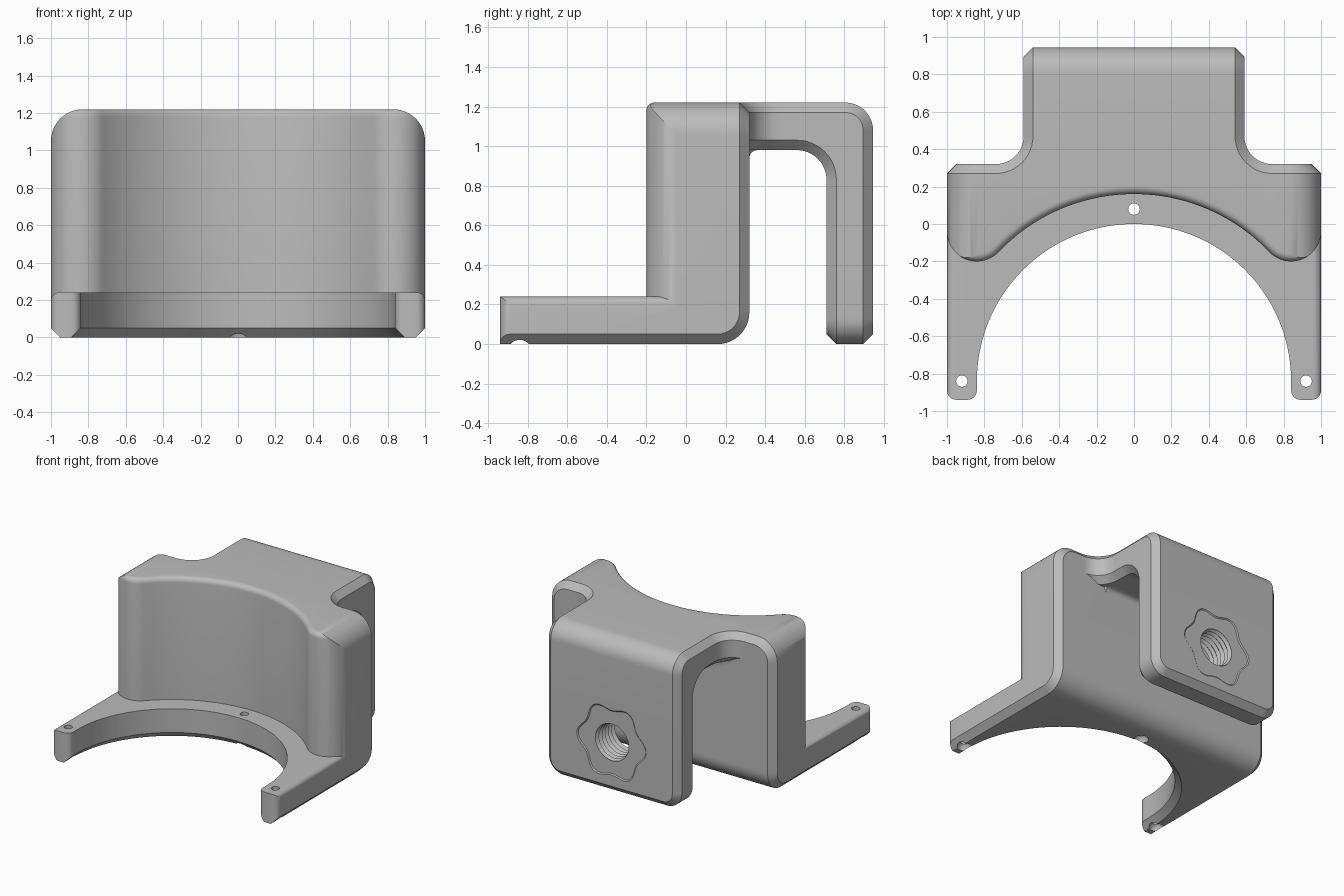
import bpy, bmesh
from math import sin, cos, pi, radians, degrees, atan2, hypot
from mathutils import Vector

if "Cube" in bpy.data.objects:
    bpy.data.objects.remove(bpy.data.objects["Cube"])

grey = bpy.data.materials.new("matte grey")
grey.use_nodes = True
COLOUR = (0.5, 0.5, 0.5, 1)
grey.diffuse_color = COLOUR
grey.node_tree.nodes["Principled BSDF"].inputs["Base Color"].default_value = COLOUR


def arc(cx, cy, r, start, end, n=12):
    angles = [radians(start + (end - start) * i / n) for i in range(n + 1)]
    return [(cx + r * cos(a), cy + r * sin(a)) for a in angles]


def mirrored(half):
    """Close an outline given its +x half, listed counter-clockwise."""
    return half + [(-x, y) for x, y in reversed(half)]


def tidy(points):
    out = []
    for p in points:
        if not out or (Vector(p) - Vector(out[-1])).length > 1e-4:
            out.append(p)
    if (Vector(out[0]) - Vector(out[-1])).length < 1e-4:
        out.pop()
    return out


def inset(points, d):
    """Mitred inward offset of a counter-clockwise outline."""
    out = []
    for i, p in enumerate(points):
        p, a, b = Vector(p), Vector(points[i - 1]), Vector(points[(i + 1) % len(points)])
        u, v = (p - a).normalized(), (b - p).normalized()
        n1, n2 = Vector((-u.y, u.x)), Vector((-v.y, v.x))
        out.append(tuple(p + (n1 + n2) * d / (1 + n1.dot(n2))))
    return out


def loft(name, axis, outline, layers):
    """Stack copies of an outline along an axis; layers are (position, inset)."""
    outline = tidy(outline)
    place = {"x": lambda a, b, t: (t, a, b),
             "y": lambda a, b, t: (a, t, b),
             "z": lambda a, b, t: (a, b, t)}[axis]
    bm = bmesh.new()
    rings = [[bm.verts.new(place(a, b, t)) for a, b in inset(outline, d)] for t, d in layers]
    for low, high in zip(rings, rings[1:]):
        for i in range(len(low)):
            bm.faces.new((low[i - 1], low[i], high[i], high[i - 1]))
    bm.faces.new(rings[0])
    bm.faces.new(rings[-1])
    bmesh.ops.recalc_face_normals(bm, faces=bm.faces)
    mesh = bpy.data.meshes.new(name)
    bm.to_mesh(mesh)
    bm.free()
    mesh.materials.append(grey)
    obj = bpy.data.objects.new(name, mesh)
    bpy.context.collection.objects.link(obj)
    return obj


def combine(target, tool, operation):
    mod = target.modifiers.new("combine", "BOOLEAN")
    mod.operation, mod.solver, mod.object = operation, "EXACT", tool
    bpy.context.view_layer.objects.active = target
    bpy.ops.object.modifier_apply(modifier=mod.name)
    bpy.data.objects.remove(tool)


C = 0.05                      # chamfer width
TOP, BACK, HOOK = 1.22, 0.32, 0.59


def chamfered(half):
    return [(-half, C), (C - half, 0), (half - C, 0), (half, C)]


# Main wall: scalloped front, tangent to round corner posts, with a rounded top lip
POST_X, POST_Y, POST_R, CENTRE = 0.84, -0.04, 0.16, -0.84
meet = degrees(atan2(POST_Y - CENTRE, POST_X))
scallop = hypot(POST_X, POST_Y - CENTRE) - POST_R
wall_plan = mirrored(arc(0, CENTRE, scallop, 90, meet, 32)
                     + arc(POST_X, POST_Y, POST_R, meet - 180, 0, 24) + [(1, BACK)])
lip = [(TOP - 0.04 + 0.04 * sin(a), 0.04 - 0.04 * cos(a))
       for a in (pi / 2 * i / 6 for i in range(7))]
bracket = loft("clamp_bracket", "z", wall_plan, [(0.17, 0)] + lip)
# Rounded shoulders and chamfered back
shoulders = mirrored([(1, -0.2)] + arc(0.83, TOP - 0.17, 0.17, 0, 90))
combine(bracket, loft("shoulder_shape", "y", shoulders, [(-0.6, 0), (BACK - C, 0), (BACK, C)]),
        "INTERSECT")

# Base plate: forked plan, rounded rear underside, chamfered bottom, softened top edges
fork = mirrored(arc(0, CENTRE, 0.84, 90, 0, 40) + arc(0.89, -0.89, C, 180, 270, 6)
                + arc(0.95, -0.89, C, 270, 360, 6) + [(1, 0.5)])
plate = loft("base_plate", "z", fork, [(-0.1, 0), (0.4, 0)])
underside = [(-1.2, 0)] + arc(BACK - 0.16, 0.16, 0.16, -90, 0) + [(BACK, 0.5), (-1.2, 0.5)]
combine(plate, loft("underside_shape", "x", underside, chamfered(1)), "INTERSECT")
section = mirrored([(1, -0.2)] + arc(0.96, 0.2, 0.04, 0, 90, 6))
combine(plate, loft("section_shape", "y", section, [(-1.3, 0), (0.6, 0)]), "INTERSECT")
opening = mirrored([(0.84, -1.3)] + arc(0, CENTRE, 0.84, 0, 90, 40))
combine(plate, loft("flare_cutter", "z", opening, [(-0.01, -0.06), (0.06, 0.01)]), "DIFFERENCE")
combine(bracket, plate, "UNION")

# Neck with concave corners between wall and hook
neck = mirrored([(0.78, 0.21), (0.78, BACK)] + arc(HOOK + 0.15, BACK + 0.15, 0.15, 270, 180)
                + [(HOOK, 0.55)])
combine(bracket, loft("neck", "z", neck, [(0.98, C), (1.03, 0), (TOP - C, 0), (TOP, C)]), "UNION")

# Hook arm, curving over and down
hook = ([(0.21, 0.94), (BACK, 0.94)] + arc(BACK + 0.04, 0.94, 0.04, 180, 90, 4)
        + arc(0.56, 0.83, 0.15, 90, 0) + [(0.71, 0.45), (0.945, 0.45)]
        + arc(0.805, TOP - 0.14, 0.14, 0, 90) + [(0.21, TOP)])
combine(bracket, loft("hook_arm", "x", hook, chamfered(HOOK)), "UNION")

# Hanging leg with rounded lower corners
leg = mirrored(arc(HOOK - 0.13, 0.13, 0.13, -90, 0) + [(HOOK, 0.7)])
combine(bracket, loft("hook_leg", "y", leg, [(0.71, C), (0.76, 0), (0.895, 0), (0.945, C)]), "UNION")

# Pin holes with domed recesses underneath
for x, y in ((0, 0.08), (0.92, -0.84), (-0.92, -0.84)):
    ring = arc(x, y, 0.03, 0, 360, 24)
    dome = [(0.055 * sin(a), 0.03 - 0.055 * cos(a)) for a in (0, 0.25, 0.5, 0.75, 0.95)]
    combine(bracket, loft("hole_cutter", "z", ring, [(-0.03, -0.025)] + dome + [(0.4, 0)]),
            "DIFFERENCE")

# Shallow six-lobed recess on the back of the leg
LZ = 0.4
lobes = []
for i in range(96):
    a = 2 * pi * i / 96
    r = 0.285 + 0.025 * cos(6 * a)
    lobes.append((r * cos(a), LZ + r * sin(a)))
combine(bracket, loft("lobe_cutter", "y", lobes, [(0.938, 0.01), (0.946, 0), (0.96, 0)]), "DIFFERENCE")

# Ribbed screw hole through the leg
ribs = [(0.65 + 0.02 * i, 0.02 * (i % 2)) for i in range(18)]
combine(bracket, loft("screw_cutter", "y", arc(0, LZ, 0.155, 0, 360, 40), ribs), "DIFFERENCE")

bpy.ops.object.select_all(action="DESELECT")
bracket.select_set(True)
bpy.context.view_layer.objects.active = bracket
bpy.ops.object.shade_smooth_by_angle(angle=radians(30))
